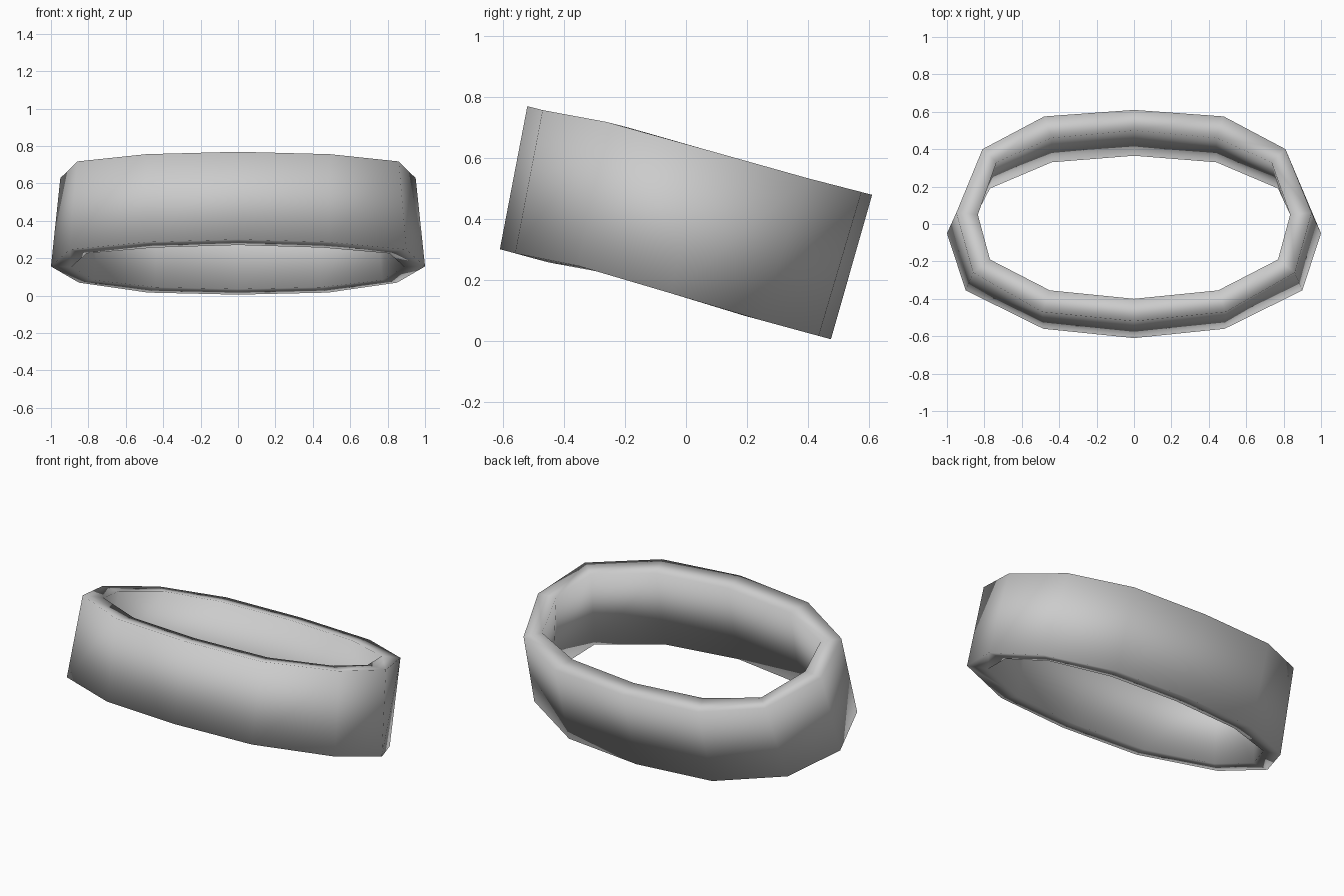
import bpy, bmesh

if "Cube" in bpy.data.objects:
    bpy.data.objects.remove(bpy.data.objects["Cube"])

# Half outlines (x, y) from front centre to back centre, with tilt plane z = base + slope * y
TOP = (0.635, -0.257)
BOTTOM = (0.134, -0.272)
LIFT = [0, 0, 0.015, 0.008, 0, 0, 0]   # slight crown of the rims near the front corners
top_outer = [(0, -.52), (.49, -.47), (.86, -.26), (.95, .06), (.81, .40), (.48, .575), (0, .61)]
top_inner = [(0, -.40), (.45, -.355), (.77, -.19), (.835, .05), (.735, .33), (.44, .46), (0, .50)]
bottom_outer = [(0, -.61), (.485, -.56), (.90, -.355), (1, -.05), (.85, .24), (.48, .435), (0, .475)]
bottom_inner = [(0, -.50), (.45, -.45), (.81, -.28), (.89, -.04), (.77, .19), (.44, .33), (0, .365)]


def ring(bm, half, plane):
    """Mirror a half outline into a closed 12-point loop on a tilted plane."""
    pts = [(x, y, plane[0] + plane[1] * y + l) for (x, y), l in zip(half, LIFT)]
    pts += [(-x, y, z) for x, y, z in pts[-2:0:-1]]
    return [bm.verts.new(p) for p in pts]


# Tilted oval band: four loops bridged into a closed square section
bm = bmesh.new()
loops = [ring(bm, top_outer, TOP), ring(bm, top_inner, TOP),
         ring(bm, bottom_inner, BOTTOM), ring(bm, bottom_outer, BOTTOM)]
for a, b in zip(loops, loops[1:] + loops[:1]):
    for i in range(12):
        j = (i + 1) % 12
        bm.faces.new((a[i], a[j], b[j], b[i]))
bmesh.ops.recalc_face_normals(bm, faces=bm.faces)
for f in bm.faces:
    f.smooth = True
mesh = bpy.data.meshes.new("oval_band")
bm.to_mesh(mesh)
bm.free()
bpy.context.collection.objects.link(bpy.data.objects.new("oval_band", mesh))
